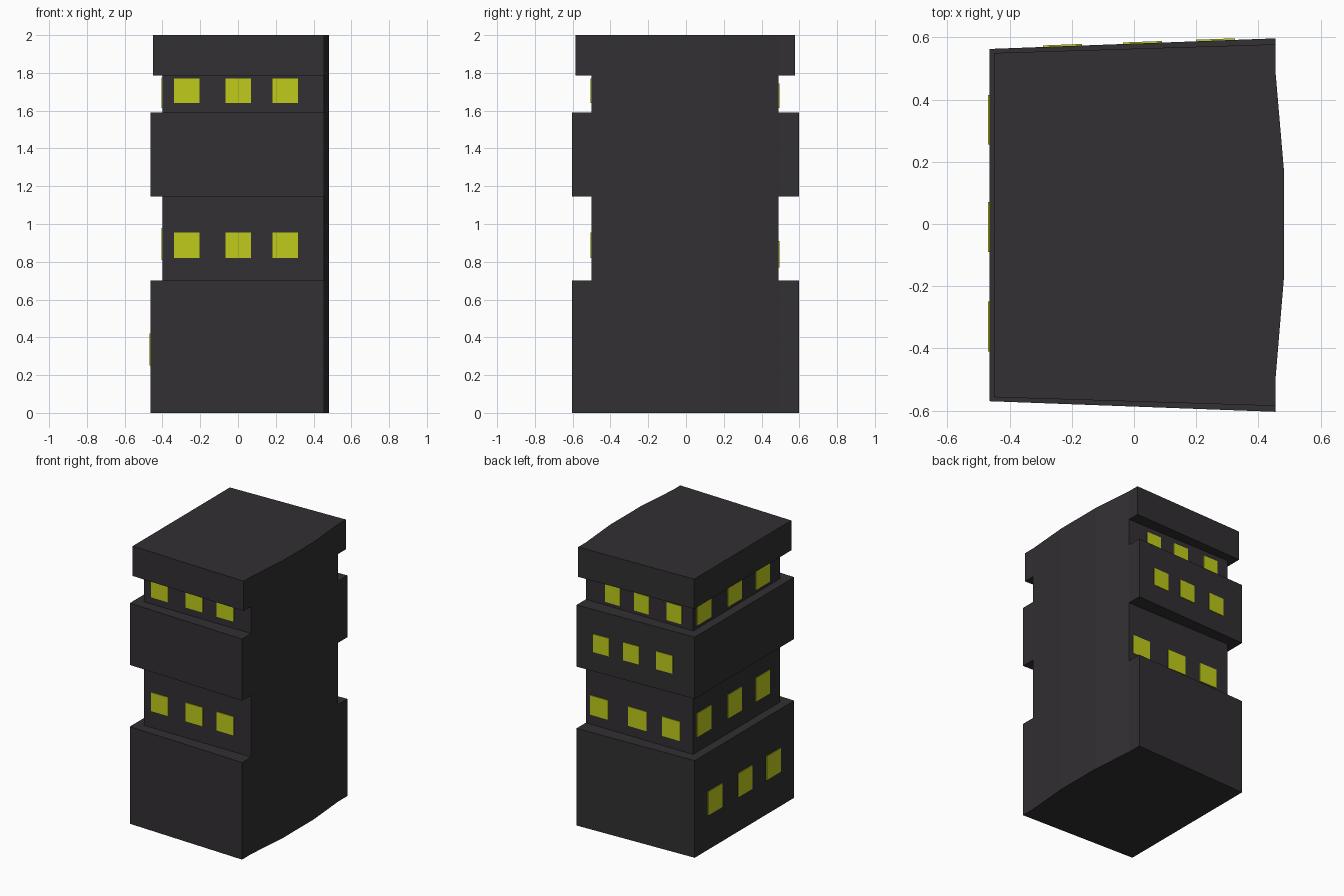
import bpy, bmesh
from mathutils import Vector

if "Cube" in bpy.data.objects:
    bpy.data.objects.remove(bpy.data.objects["Cube"])


def material(name, rgb):
    m = bpy.data.materials.new(name)
    m.diffuse_color = (*rgb, 1)
    m.use_nodes = True
    m.node_tree.nodes["Principled BSDF"].inputs["Base Color"].default_value = m.diffuse_color
    return m


DARK = material("dark_wall", (0.032, 0.029, 0.032))
YELLOW = material("lit_window", (0.52, 0.60, 0.01))


def finish(bm, name, mat):
    bmesh.ops.recalc_face_normals(bm, faces=bm.faces)
    mesh = bpy.data.meshes.new(name)
    bm.to_mesh(mesh)
    bm.free()
    mesh.materials.append(mat)
    bpy.context.collection.objects.link(bpy.data.objects.new(name, mesh))


# Tower outline: left wall x, left corner y (front, back), right corner y (front, back)
WIDE = (-0.464, -0.57, 0.563, -0.604, 0.597)
INSET = (-0.40, -0.50, 0.49, -0.50, 0.49)
CAP = (-0.45, -0.557, 0.55, -0.585, 0.578)
TIERS = [(0, 0.70, WIDE), (0.70, 1.145, INSET), (1.145, 1.59, WIDE),
         (1.59, 1.785, INSET), (1.785, 2.0, CAP)]


def outline(left, lf, lb, rf, rb):
    # the right wall bows outward in flat facets
    return [(left, lb), (left, lf), (0.455, rf), (0.455, -0.50),
            (0.482, -0.175), (0.482, 0.175), (0.455, 0.49), (0.455, rb)]


# Tower body: one stepped skin
bm = bmesh.new()
rings = [[bm.verts.new((x, y, z)) for x, y in outline(*shape)]
         for z0, z1, shape in TIERS for z in (z0, z1)]
for a, b in zip(rings, rings[1:]):
    for i in range(8):
        j = (i + 1) % 8
        bm.faces.new((a[i], a[j], b[j], b[i]))
bm.faces.new(rings[0])
bm.faces.new(rings[-1])
bmesh.ops.remove_doubles(bm, verts=bm.verts, dist=0.0005)
bmesh.ops.dissolve_degenerate(bm, edges=bm.edges, dist=0.0005)
finish(bm, "tower_body", DARK)


# Windows: thin panels along a wall line start->end, spans given along x or y
def window_row(name, start, end, axis, spans, z0, z1, out):
    start, end = Vector(start), Vector(end)
    d = end - start
    push = Vector(out) * 0.005
    bm = bmesh.new()
    for s in spans:
        p, q = (start + d * ((v - start[axis]) / d[axis]) for v in s)
        pts = []
        for off in (-push, push):
            for e, z in ((p, z0), (q, z0), (q, z1), (p, z1)):
                w = e + off
                pts.append(bm.verts.new((w.x, w.y, z)))
        for f in ((0, 1, 2, 3), (4, 5, 6, 7), (0, 1, 5, 4),
                  (1, 2, 6, 5), (2, 3, 7, 6), (3, 0, 4, 7)):
            bm.faces.new([pts[i] for i in f])
    finish(bm, name, YELLOW)


front = [(-0.34, -0.205), (-0.065, 0.07), (0.183, 0.317)]
for name, z0, z1 in (("lower", 0.82, 0.955), ("upper", 1.64, 1.77)):
    window_row("front_windows_" + name, (-0.40, -0.50), (0.455, -0.50), 0,
               front, z0, z1, (0, -1))

BACK = ((-0.40, 0.49), (0.455, 0.49))
BACK_WIDE = ((-0.464, 0.563), (0.455, 0.597))
for name, wall, spans, z0, z1 in (
        ("lower", BACK, [(0.275, 0.42), (-0.03, 0.115), (-0.30, -0.157)], 0.77, 0.91),
        ("middle", BACK_WIDE, [(0.20, 0.325), (-0.035, 0.09), (-0.293, -0.168)], 1.285, 1.415),
        ("upper", BACK, [(0.18, 0.30), (-0.053, 0.067), (-0.31, -0.19)], 1.615, 1.745)):
    window_row("back_windows_" + name, *wall, 0, spans, z0, z1, (0, 1))

side = [(0.29, 0.45), (-0.06, 0.10), (-0.38, -0.22)]
for name, x, spans, z0, z1 in (
        ("base", -0.464, [(0.255, 0.415), (-0.09, 0.07), (-0.41, -0.25)], 0.25, 0.42),
        ("lower", -0.40, side, 0.81, 0.98),
        ("upper", -0.40, side, 1.615, 1.775)):
    window_row("left_windows_" + name, (x, -0.5), (x, 0.49), 1, spans, z0, z1, (-1, 0))
